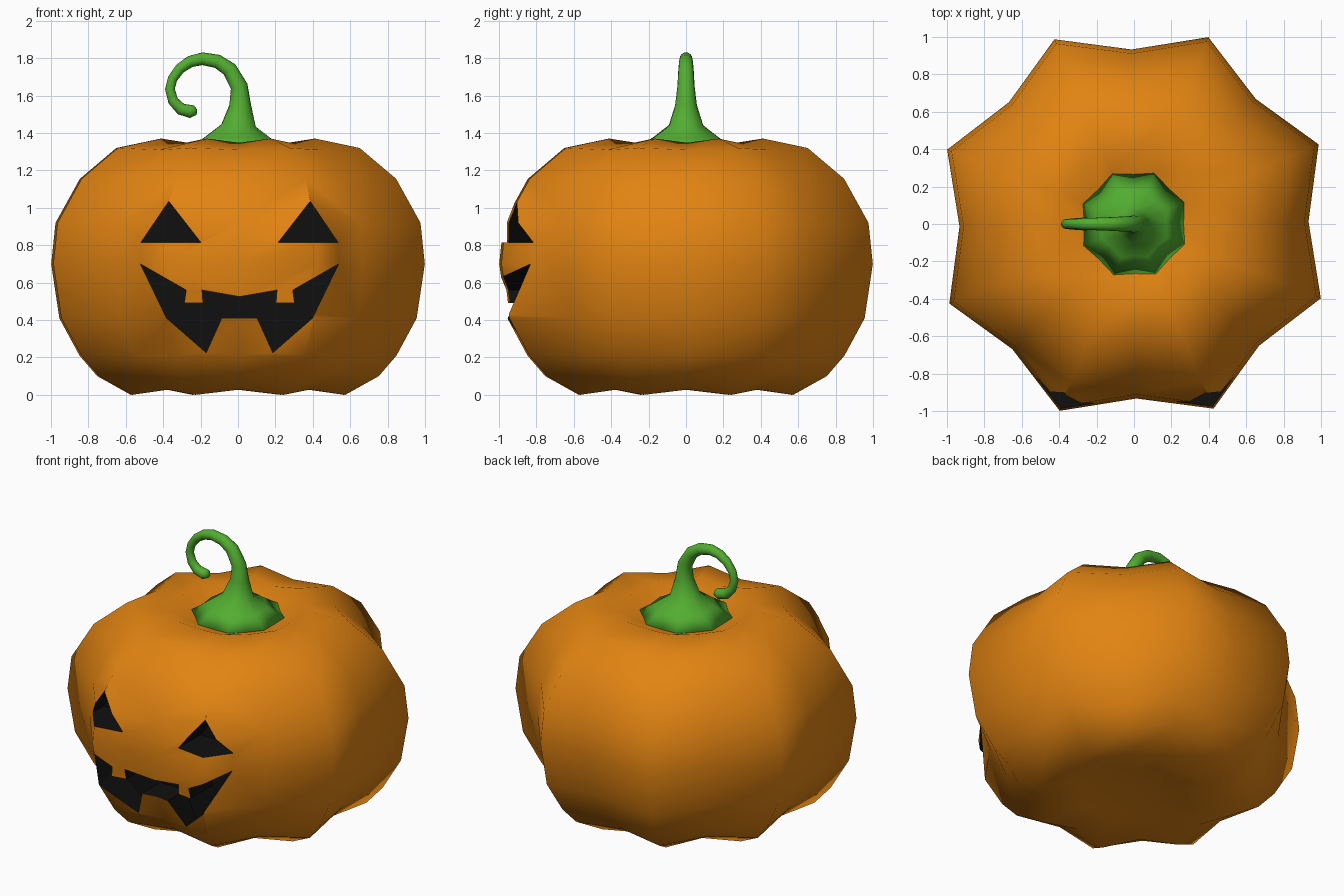
import bpy, bmesh, math
from mathutils import Vector

if "Cube" in bpy.data.objects:
    bpy.data.objects.remove(bpy.data.objects["Cube"])


def material(name, rgb):
    m = bpy.data.materials.new(name)
    m.diffuse_color = (*rgb, 1)
    m.use_nodes = True
    m.node_tree.nodes["Principled BSDF"].inputs["Base Color"].default_value = m.diffuse_color
    return m


ORANGE = material("pumpkin_orange", (0.76, 0.23, 0.006))
BLACK = material("carved_black", (0.005, 0.005, 0.005))
GREEN = material("stem_green", (0.085, 0.42, 0.03))
SIDES = 16
TURN = math.radians(0.8)


def finish(bm, name, mats, smooth, index=0):
    bmesh.ops.recalc_face_normals(bm, faces=bm.faces)
    for f in bm.faces:
        f.smooth = smooth
        f.material_index = index
    me = bpy.data.meshes.new(name)
    bm.to_mesh(me)
    bm.free()
    for m in mats:
        me.materials.append(m)
    ob = bpy.data.objects.new(name, me)
    bpy.context.collection.objects.link(ob)
    return ob


def loft(rings, start, end, name, mats):
    """Skin closed rings and close both ends with a fan to a point."""
    bm = bmesh.new()
    rows = [[bm.verts.new(p) for p in ring] for ring in rings]
    for a, b in zip(rows, rows[1:]):
        for i in range(SIDES):
            j = (i + 1) % SIDES
            bm.faces.new((a[i], a[j], b[j], b[i]))
    for row, tip in ((rows[0], start), (rows[-1], end)):
        c = bm.verts.new(tip)
        for i in range(SIDES):
            bm.faces.new((row[i], row[(i + 1) % SIDES], c))
    return finish(bm, name, mats, True)


# Pumpkin body: (ridge radius, height, height offset in the valleys)
profile = [(0.36, 0.04, 0.01), (0.617, 0.0, 0.028), (0.81, 0.10, 0.015), (0.912, 0.21, 0),
           (1.028, 0.41, 0), (1.075, 0.70, 0), (1.05, 0.92, 0), (0.91, 1.155, 0),
           (0.70, 1.32, -0.01), (0.445, 1.37, -0.022), (0.29, 1.31, -0.01)]


def lobed_ring(r, z, dz):
    ring = []
    for i in range(SIDES):
        a = i * math.tau / SIDES + TURN
        k = r * (1 if i % 2 else 0.868)          # odd = ridge, even = valley
        ring.append((k * math.cos(a), k * math.sin(a), z + (0 if i % 2 else dz)))
    return ring


body = loft([lobed_ring(*p) for p in profile], (0, 0, 0.07), (0, 0, 1.27),
            "pumpkin_body", [ORANGE, BLACK])

# Carved face: prisms cut into the front
eye = [(-0.527, 0.815), (-0.207, 0.815), (-0.378, 1.035)]
half_mouth = [(0, 0.525), (0.20, 0.56), (0.195, 0.49), (0.295, 0.49), (0.285, 0.56),
              (0.53, 0.70), (0.39, 0.41), (0.178, 0.225), (0.095, 0.41)]
mouth = half_mouth + [(-x, z) for x, z in reversed(half_mouth[1:])]
bm = bmesh.new()
for outline in (eye, [(-x, z) for x, z in eye], mouth):
    f = bm.faces.new([bm.verts.new((x + 0.008, -1.3, z)) for x, z in outline])
    ext = bmesh.ops.extrude_face_region(bm, geom=[f], use_keep_orig=True)
    for v in ext["geom"]:
        if isinstance(v, bmesh.types.BMVert):
            v.co.y = -0.71
cutter = finish(bm, "face_cutter", [ORANGE, BLACK], False, 1)
cutter.hide_render = True
mod = body.modifiers.new("carve", 'BOOLEAN')
mod.operation = 'DIFFERENCE'
mod.solver = 'EXACT'
mod.object = cutter
bpy.context.view_layer.objects.active = body
bpy.ops.object.modifier_apply(modifier=mod.name)
bpy.data.objects.remove(cutter)

# Curled stem: (x, z, radius, depth of the fluting)
path = [(0, 1.30, 0.31, 0.12), (0, 1.375, 0.19, 0.1), (0.003, 1.44, 0.098, 0.06),
        (0.012, 1.55, 0.058, 0), (0.006, 1.65, 0.046, 0), (-0.045, 1.74, 0.041, 0),
        (-0.11, 1.783, 0.037, 0), (-0.19, 1.797, 0.034, 0), (-0.255, 1.782, 0.031, 0),
        (-0.31, 1.745, 0.028, 0), (-0.35, 1.69, 0.026, 0), (-0.364, 1.635, 0.026, 0),
        (-0.347, 1.572, 0.028, 0), (-0.305, 1.528, 0.032, 0), (-0.255, 1.515, 0.035, 0),
        (-0.228, 1.522, 0.026, 0)]
rings = []
for n, (x, z, r, flute) in enumerate(path):
    p, q = path[max(n - 1, 0)], path[min(n + 1, len(path) - 1)]
    t = Vector((q[0] - p[0], 0, q[1] - p[1])).normalized()
    side = Vector((t.z, 0, -t.x))
    ring = []
    for i in range(SIDES):
        a = i * math.tau / SIDES + TURN
        k = r * (1 if i % 2 else 1 - flute)
        ring.append(Vector((x, 0, z)) + side * k * math.cos(a) + Vector((0, k * math.sin(a), 0)))
    rings.append(ring)
loft(rings, (0, 0, 1.29), (-0.218, 0, 1.524), "stem", [GREEN])
